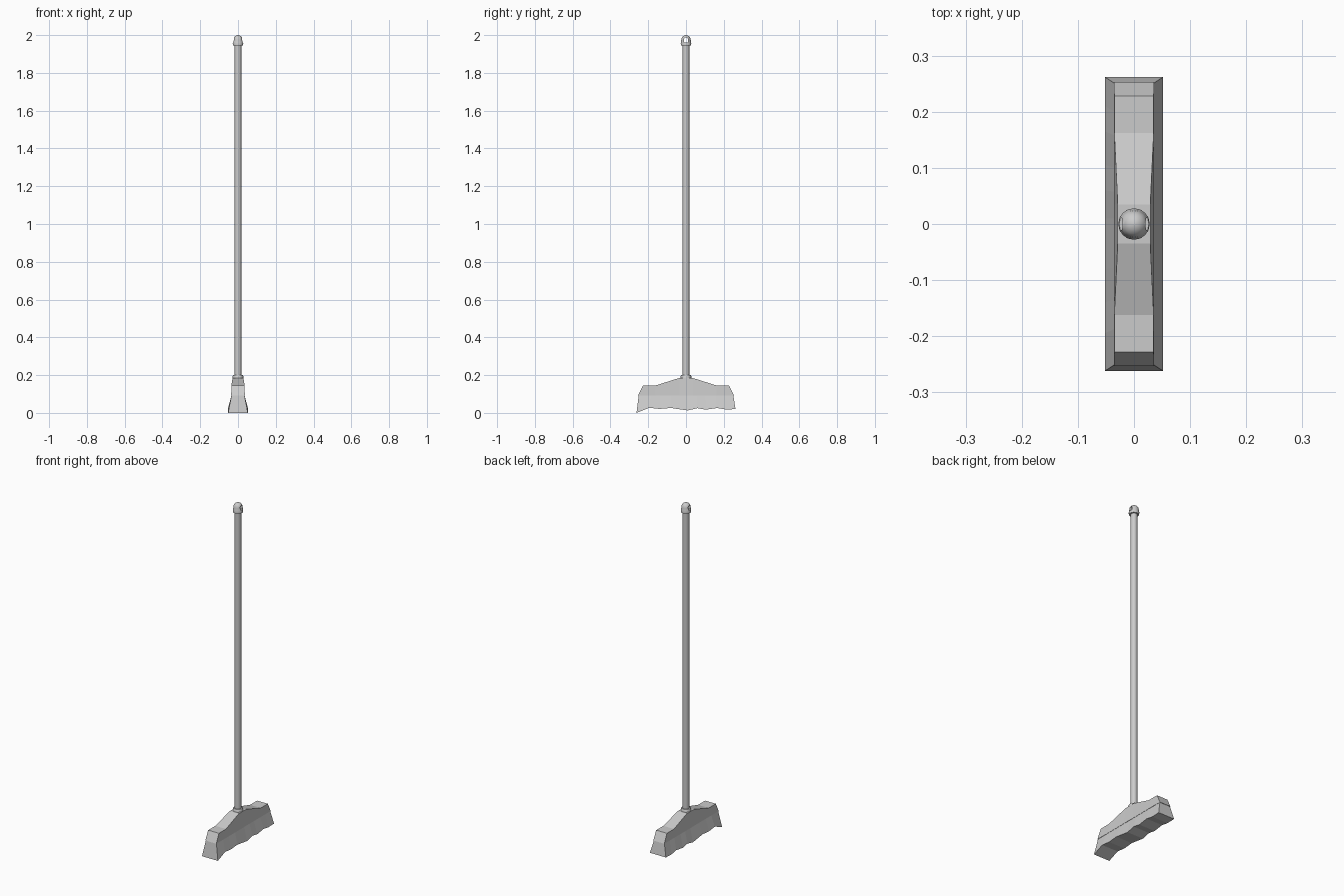
import bpy, bmesh, math

if "Cube" in bpy.data.objects:
    bpy.data.objects.remove(bpy.data.objects["Cube"])


def make_object(name, bm, smooth=False):
    bmesh.ops.recalc_face_normals(bm, faces=bm.faces[:])
    mesh = bpy.data.meshes.new(name)
    bm.to_mesh(mesh)
    bm.free()
    obj = bpy.data.objects.new(name, mesh)
    bpy.context.collection.objects.link(obj)
    bpy.ops.object.select_all(action='DESELECT')
    obj.select_set(True)
    bpy.context.view_layer.objects.active = obj
    if smooth:
        bpy.ops.object.shade_smooth_by_angle(angle=math.radians(40))
    return obj


def loft(name, rings, smooth=False):
    """Skin a row of equal-length rings and cap both ends."""
    bm = bmesh.new()
    rows = [[bm.verts.new(p) for p in ring] for ring in rings]
    n = len(rows[0])
    for a, b in zip(rows, rows[1:]):
        for i in range(n):
            j = (i + 1) % n
            bm.faces.new((a[i], a[j], b[j], b[i]))
    bm.faces.new(rows[0])
    bm.faces.new(rows[-1])
    return make_object(name, bm, smooth)


def lathe(name, profile, sides):
    angles = [2 * math.pi * i / sides for i in range(sides)]
    return loft(name, [[(r * math.cos(a), r * math.sin(a), z) for a in angles]
                       for r, z in profile], True)


def box_section(y_low, z_low, x_low, y_high, z_high, x_high):
    return [(-x_low, y_low, z_low), (x_low, y_low, z_low),
            (x_high, y_high, z_high), (-x_high, y_high, z_high)]


# Long handle and the collar where it meets the head
lathe("handle", [(0.018, 0.17), (0.018, 1.955)], 12)
lathe("handle_collar", [(0.028, 0.175), (0.028, 0.196), (0.025, 0.2)], 12)

# Head block: flat shoulders rising to a narrower centre
half = [(0.253, 0.228, 0.145, 0.035), (0.162, 0.162, 0.145, 0.035),
        (0.035, 0.035, 0.185, 0.029)]
stations = [(-a, -b, z, x) for a, b, z, x in half] + half[::-1]
loft("head_block", [box_section(yl, 0.093, 0.036, yh, z, x)
                    for yl, yh, z, x in stations])

# Flared bristles with an uneven lower edge
edge = [(-0.262, 0.0), (-0.195, 0.027), (-0.14, 0.021), (-0.08, 0.026),
        (0.01, 0.013), (0.06, 0.025), (0.105, 0.017), (0.165, 0.026),
        (0.21, 0.018), (0.262, 0.02)]
loft("bristles", [box_section(y, z, 0.052, y * 0.955, 0.095, 0.034)
                  for y, z in edge])

# Rounded hanging cap with a rim
dome = [(0.025 * math.cos(t), 1.975 + 0.025 * math.sin(t))
        for t in [math.radians(d) for d in (0, 22, 45, 67, 86)]]
cap = lathe("hanging_cap", [(0.027, 1.945), (0.028, 1.958), (0.0265, 1.962)] + dome, 16)

# Arched hanging hole cut through the cap along x
arch = [(-0.011, 1.962), (0.011, 1.962)] + [
    (0.011 * math.cos(math.pi * i / 8), 1.977 + 0.011 * math.sin(math.pi * i / 8))
    for i in range(9)]
cutter = loft("hole_cutter", [[(x, y, z) for y, z in arch] for x in (-0.06, 0.06)])
cutter.hide_render = True
mod = cap.modifiers.new("hole", 'BOOLEAN')
mod.object = cutter
mod.operation = 'DIFFERENCE'
mod.solver = 'EXACT'
bpy.context.view_layer.objects.active = cap
bpy.ops.object.modifier_apply(modifier=mod.name)
bpy.data.objects.remove(cutter)
